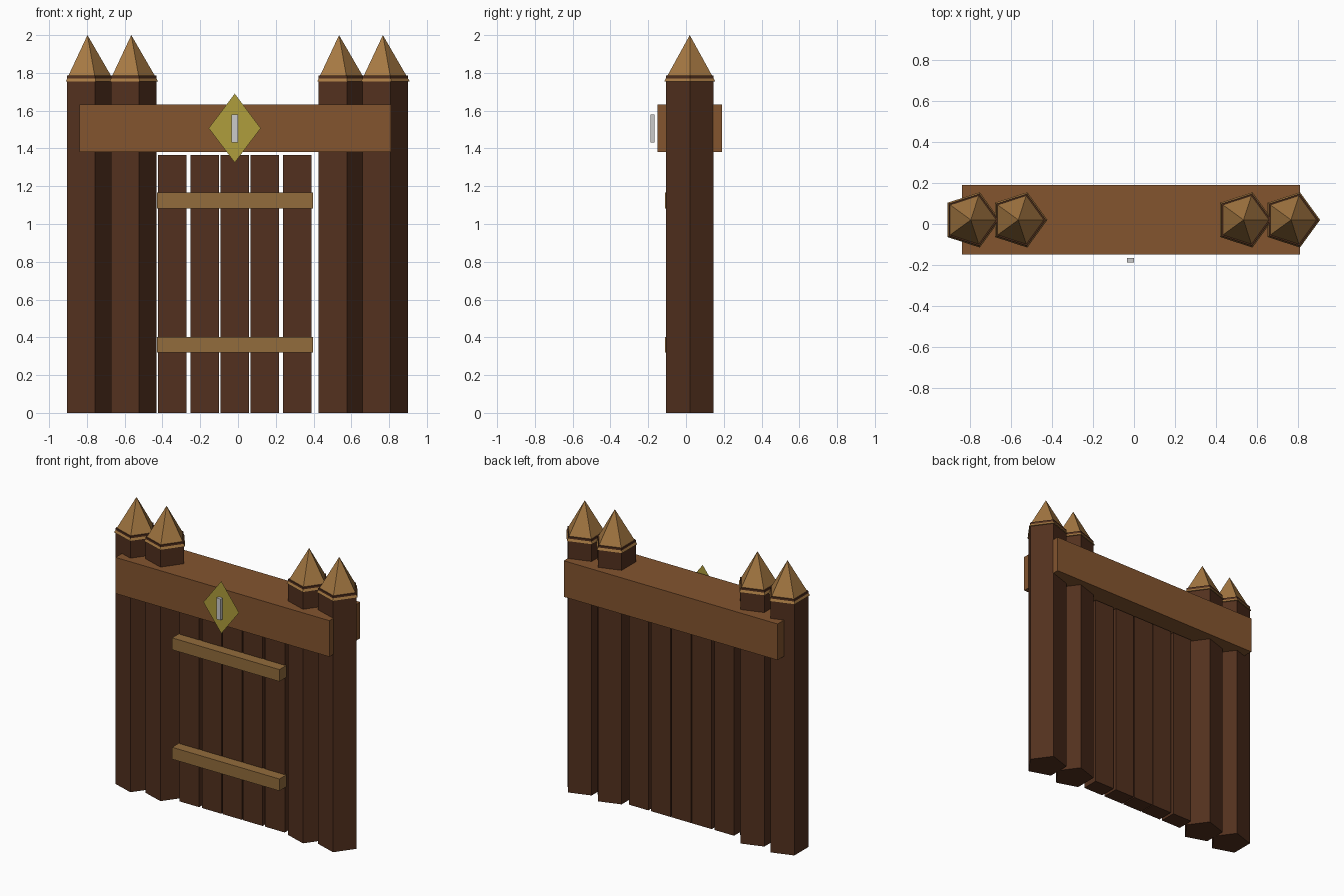
import bpy, bmesh
from math import cos, sin, tau

if "Cube" in bpy.data.objects:
    bpy.data.objects.remove(bpy.data.objects["Cube"])


def material(name, rgb):
    m = bpy.data.materials.new(name)
    m.diffuse_color = (*rgb, 1)
    m.use_nodes = True
    m.node_tree.nodes["Principled BSDF"].inputs["Base Color"].default_value = m.diffuse_color
    return m


DARK = material("dark_wood", (0.085, 0.03, 0.013))
MID = material("mid_wood", (0.23, 0.09, 0.028))
TAN = material("tan_wood", (0.38, 0.19, 0.055))
BATTEN = material("batten_wood", (0.29, 0.15, 0.045))
GOLD = material("gold", (0.43, 0.34, 0.045))


def finish(name, bm, mat=None):
    bmesh.ops.recalc_face_normals(bm, faces=bm.faces)
    me = bpy.data.meshes.new(name)
    bm.to_mesh(me)
    bm.free()
    if mat:
        me.materials.append(mat)
    ob = bpy.data.objects.new(name, me)
    bpy.context.collection.objects.link(ob)
    return ob


def box(name, x, y, z, mat=None):
    bm = bmesh.new()
    bmesh.ops.create_cube(bm, size=1)
    for v in bm.verts:
        v.co = [a + (b - a) * (c + 0.5) for (a, b), c in zip((x, y, z), v.co)]
    return finish(name, bm, mat)


def pentagon(name, x, y, r, z0, z1, mat, pointed=False):
    # five-sided prism or pyramid with one corner towards +x
    bm = bmesh.new()
    ring = [(x + r * cos(tau * i / 5), y + r * sin(tau * i / 5)) for i in range(5)]
    low = [bm.verts.new((*p, z0)) for p in ring]
    bm.faces.new(low)
    if pointed:
        tip = bm.verts.new((x, y, z1))
        for i in range(5):
            bm.faces.new((low[i], low[(i + 1) % 5], tip))
    else:
        top = [bm.verts.new((*p, z1)) for p in ring]
        bm.faces.new(top)
        for i in range(5):
            j = (i + 1) % 5
            bm.faces.new((low[i], low[j], top[j], top[i]))
    return finish(name, bm, mat)


# Posts with pointed caps whose skirts overhang the post tops
for i, x in enumerate((-0.797, -0.565, 0.535, 0.767), 1):
    pentagon(f"post_{i}", x, 0.02, 0.133, 0, 1.785, DARK)
    pentagon(f"post_cap_{i}", x, 0.02, 0.142, 1.755, 2.0, TAN, pointed=True)

# Lintel beam
box("lintel", (-0.84, 0.81), (-0.15, 0.19), (1.38, 1.632), MID)

# Door planks
for i, x in enumerate((-0.423, -0.251, -0.093, 0.067, 0.238), 1):
    box(f"door_plank_{i}", (x, x + 0.151), (-0.04, 0.075), (0, 1.365), DARK)

# Door battens
for name, z in (("lower_batten", 0.32), ("upper_batten", 1.083)):
    box(name, (-0.43, 0.398), (-0.112, -0.035), (z, z + 0.083), BATTEN)

# Flat diamond plate on the lintel
bm = bmesh.new()
bm.faces.new([bm.verts.new((x, -0.16, z)) for x, z in
              ((-0.155, 1.507), (-0.017, 1.325), (0.12, 1.507), (-0.017, 1.69))])
finish("diamond_plate", bm, GOLD)

# Grey bar in front of the plate
box("plate_bar", (-0.034, -0.001), (-0.189, -0.167), (1.432, 1.58))
